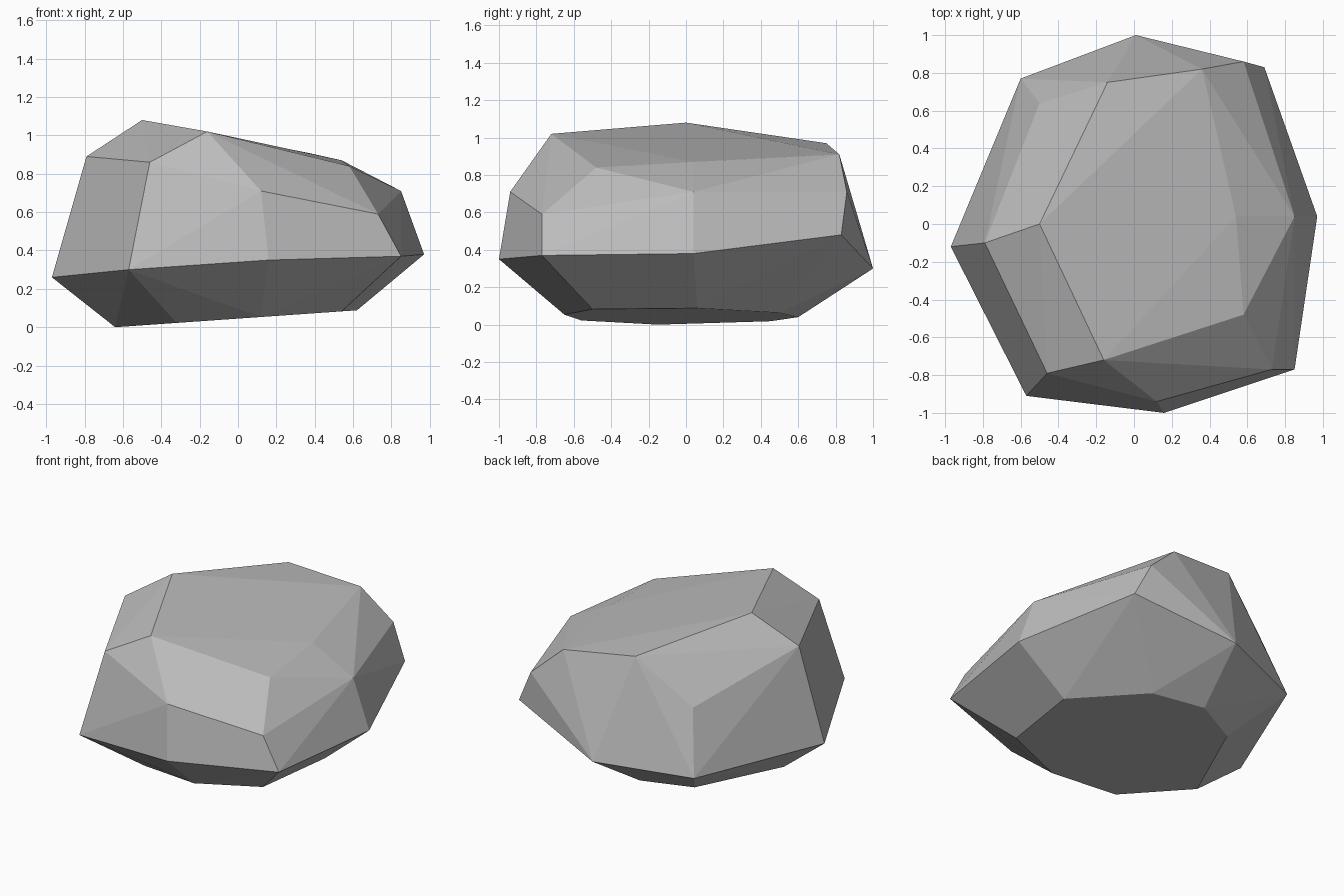
import bpy
import bmesh
import math

# Remove the default cube
default_cube = bpy.data.objects.get("Cube")
if default_cube:
    bpy.data.objects.remove(default_cube, do_unlink=True)


def make_material(name, colour):
    material = bpy.data.materials.new(name)
    material.use_nodes = True
    material.diffuse_color = colour
    shader = material.node_tree.nodes["Principled BSDF"]
    shader.inputs["Base Color"].default_value = colour
    shader.inputs["Roughness"].default_value = 0.9
    return material


def make_faceted_stone(name, rings, material):
    """Wrap flat facets around a stack of corner rings."""
    mesh = bpy.data.meshes.new(name)
    bm = bmesh.new()
    for ring in rings:
        for corner in ring:
            bm.verts.new(corner)
    hull = bmesh.ops.convex_hull(bm, input=bm.verts[:])
    unused = [v for v in hull["geom_interior"] if isinstance(v, bmesh.types.BMVert)]
    bmesh.ops.delete(bm, geom=unused, context="VERTS")
    # Merge nearly coplanar triangles into broad facets
    bmesh.ops.dissolve_limit(bm, angle_limit=math.radians(3),
                             verts=bm.verts[:], edges=bm.edges[:])
    bmesh.ops.recalc_face_normals(bm, faces=bm.faces[:])
    for face in bm.faces:
        face.smooth = False
    bm.to_mesh(mesh)
    bm.free()
    mesh.materials.append(material)
    stone = bpy.data.objects.new(name, mesh)
    bpy.context.collection.objects.link(stone)
    return stone


# Slightly tilted underside: height follows x
underside_outline = [(-.64, -.15), (-.32, -.56), (.12, -.65), (.54, -.5),
                     (.62, .06), (.27, .5), (-.07, .6), (-.38, .45)]
underside = [(x, y, .07 * (x + .64)) for x, y in underside_outline]

# Widest ring around the stone
girdle = [(-.97, -.12, .26), (-.57, -.91, .3), (.16, -1, .35), (.85, -.77, .37),
          (.97, .04, .38), (.69, .83, .48), (.01, 1, .3), (-.6, .77, .26)]

# Ring where the steep sides turn inwards
shoulder = [(-.79, -.1, .89), (-.46, -.79, .86), (.12, -.94, .71),
            (.73, -.77, .59), (.85, .04, .71), (.58, .86, .71), (-.5, .64, .67)]

# Broad sloping top
crown = [(-.5, 0, 1.08), (-.16, -.72, 1.02), (.58, -.48, .84),
         (.54, .04, .87), (.36, .82, .91), (-.14, .75, .97)]

stone_grey = make_material("stone grey", (.5, .5, .5, 1))
make_faceted_stone("rock", [underside, girdle, shoulder, crown], stone_grey)
